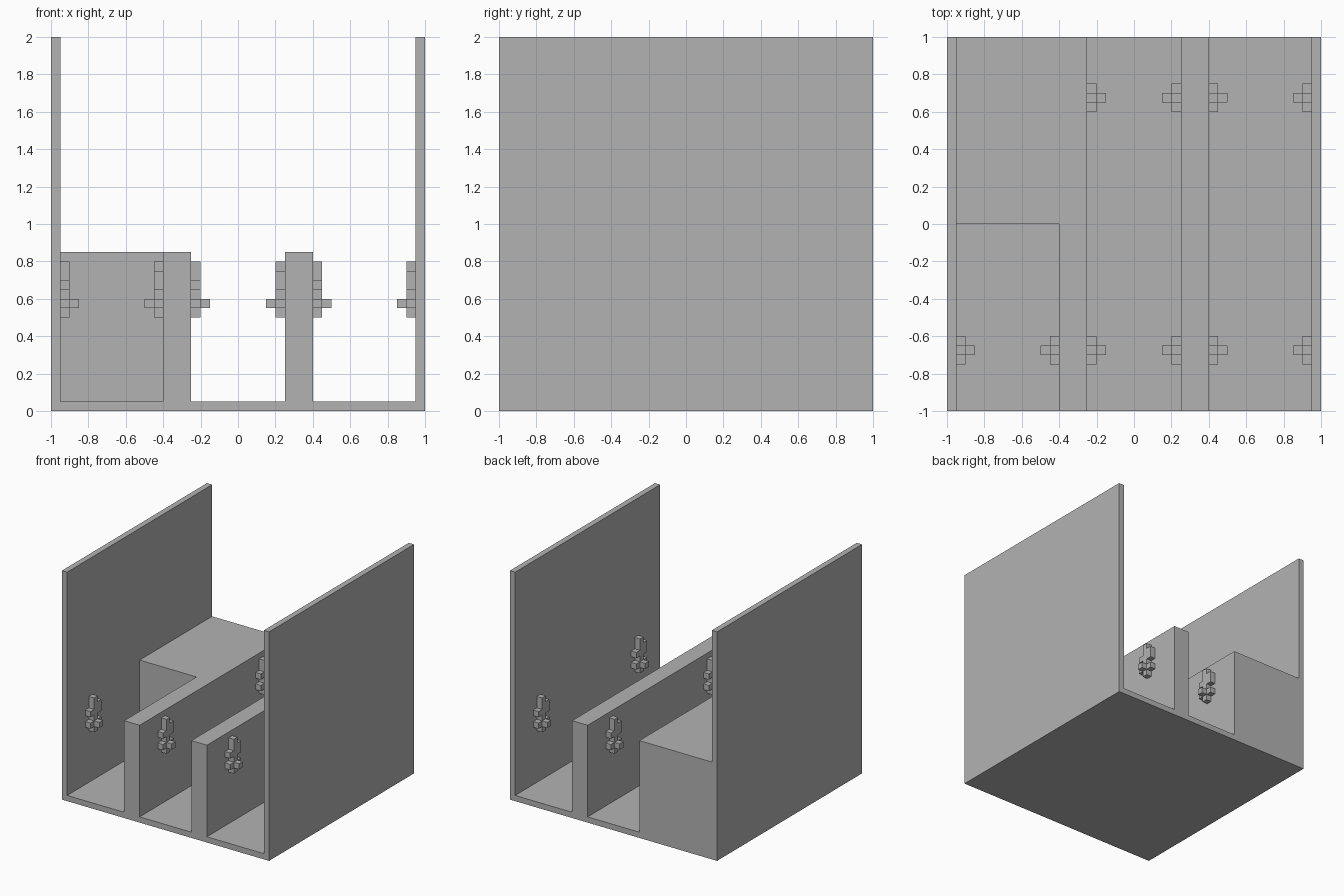
import bpy
import bmesh
from mathutils import Matrix, Vector

if "Cube" in bpy.data.objects:
    bpy.data.objects.remove(bpy.data.objects["Cube"], do_unlink=True)

grey = bpy.data.materials.new("plain grey")
grey.use_nodes = True
COLOUR = (0.45, 0.45, 0.45, 1)
grey.diffuse_color = COLOUR
grey.node_tree.nodes["Principled BSDF"].inputs["Base Color"].default_value = COLOUR


def finish(name, bm, matrix=Matrix()):
    bmesh.ops.recalc_face_normals(bm, faces=bm.faces)
    mesh = bpy.data.meshes.new(name)
    bm.to_mesh(mesh)
    bm.free()
    mesh.materials.append(grey)
    obj = bpy.data.objects.new(name, mesh)
    obj.matrix_world = matrix
    bpy.context.collection.objects.link(obj)
    return obj


def extrude_profile(bm, points, offset):
    """Extrude a closed outline of 3D points along an offset."""
    face = bm.faces.new([bm.verts.new(p) for p in points])
    cap = bmesh.ops.extrude_face_region(bm, geom=[face], use_keep_orig=True)
    moved = [v for v in cap["geom"] if isinstance(v, bmesh.types.BMVert)]
    bmesh.ops.translate(bm, verts=moved, vec=Vector(offset))


def add_box(bm, low, high):
    (x0, y0, z0), (x1, y1, z1) = low, high
    base = [(x0, y0, z0), (x1, y0, z0), (x1, y1, z0), (x0, y1, z0)]
    extrude_profile(bm, base, (0, 0, z1 - z0))


# Channel body: floor, two tall side walls and two low dividers in one profile
FLOOR, LOW, TALL = 0.05, 0.85, 2
outline = [(-1, 0), (1, 0), (1, TALL), (0.95, TALL), (0.95, FLOOR)]
for right, left in ((0.4, 0.25), (-0.25, -0.4)):
    outline += [(right, FLOOR), (right, LOW), (left, LOW), (left, FLOOR)]
outline += [(-0.95, FLOOR), (-0.95, TALL), (-1, TALL)]
body = bmesh.new()
extrude_profile(body, [(x, -1, z) for x, z in outline], (0, 2, 0))
finish("channel_body", body)

# Solid block closing the back half of one bay
block = bmesh.new()
add_box(block, (-0.95, 0, FLOOR), (-0.4, 1, LOW))
finish("rear_block", block)

# Wall fixture: stepped plate on a small unit grid, with a projecting knob
UNIT = 0.05
plate = [(1, 0), (2, 0), (2, 1), (3, 1), (3, 2), (2, 2), (2, 3), (3, 3),
         (3, 5), (2, 5), (2, 6), (1, 6), (1, 4), (0, 4), (0, 3), (1, 3),
         (1, 2), (0, 2), (0, 1), (1, 1)]


def wall_fixture(name, x, y, facing):
    bm = bmesh.new()
    extrude_profile(bm, [(0, (u - 1.5) * UNIT, v * UNIT) for u, v in plate],
                    (UNIT, 0, 0))
    add_box(bm, (UNIT, -UNIT / 2, UNIT), (2 * UNIT, UNIT / 2, 2 * UNIT))
    turn = Matrix.Rotation(0 if facing > 0 else 3.14159265, 4, "Z")
    finish(name, bm, Matrix.Translation((x, y, 0.5)) @ turn)


# Facing pairs in each bay; the blocked bay only has the front pair
for bay, (left, right) in {"blocked_bay": (-0.95, -0.4),
                           "middle_bay": (-0.25, 0.25),
                           "side_bay": (0.4, 0.95)}.items():
    for row, y in (("front", -0.675), ("back", 0.675)):
        if bay == "blocked_bay" and row == "back":
            continue
        wall_fixture(f"{bay}_{row}_fixture_a", left, y, 1)
        wall_fixture(f"{bay}_{row}_fixture_b", right, y, -1)
